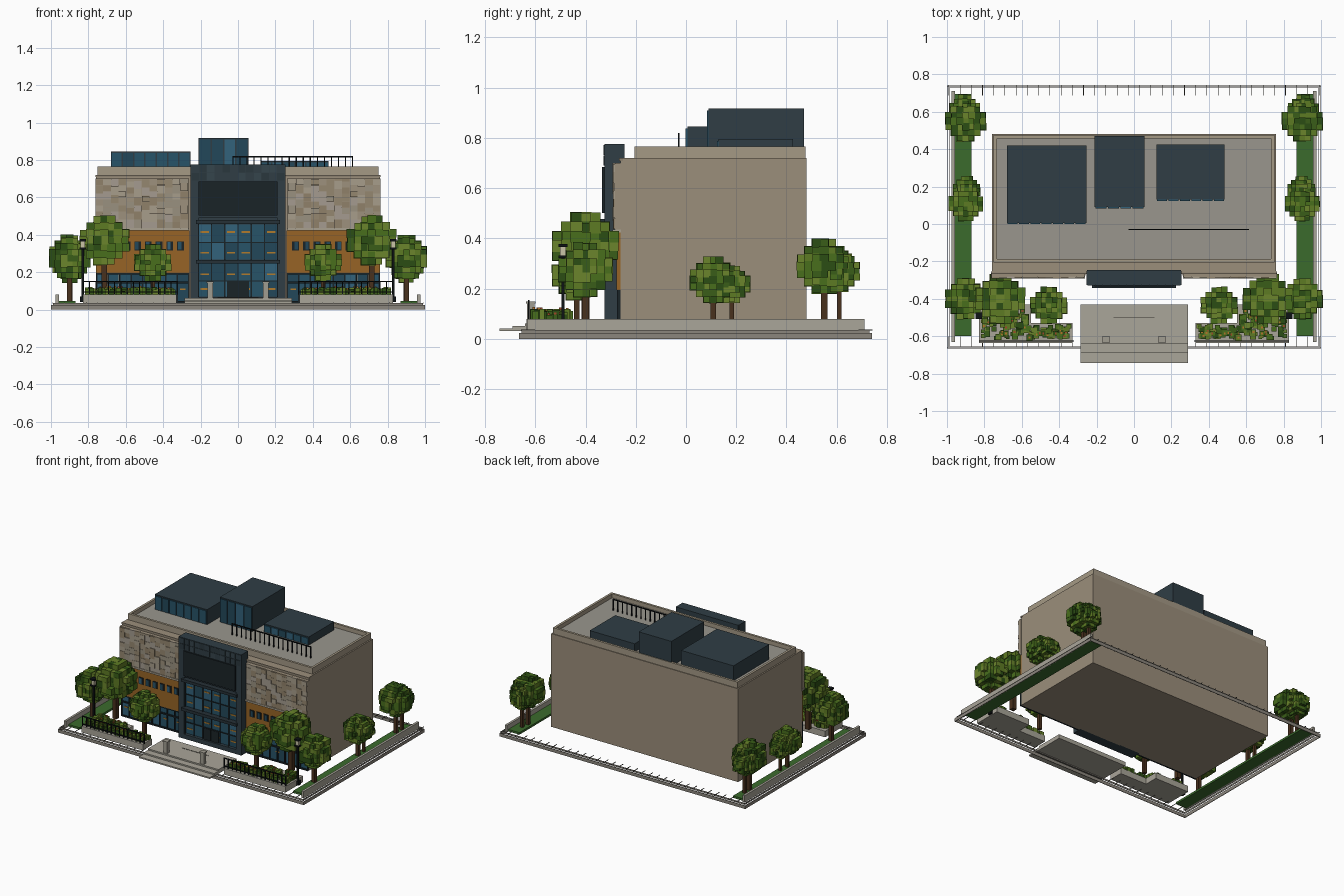
import bpy, bmesh, random
from mathutils import Matrix, Vector

if "Cube" in bpy.data.objects:
    bpy.data.objects.remove(bpy.data.objects["Cube"])

random.seed(4)
MATS = {}


def mat(hexcol):
    if hexcol not in MATS:
        m = bpy.data.materials.new("paint_" + hexcol)
        rgb = [(int(hexcol[i:i + 2], 16) / 255) ** 2.2 for i in (0, 2, 4)]
        m.diffuse_color = (*rgb, 1)
        m.use_nodes = True
        m.node_tree.nodes["Principled BSDF"].inputs["Base Color"].default_value = m.diffuse_color
        MATS[hexcol] = m
    return MATS[hexcol]


def boxes(name, items, *cols, pick=None):
    """One object of many boxes, each given as x0,x1,y0,y1,z0,z1."""
    bm = bmesh.new()
    for i, (x0, x1, y0, y1, z0, z1) in enumerate(items):
        m = Matrix.Translation(((x0 + x1) / 2, (y0 + y1) / 2, (z0 + z1) / 2)) @ \
            Matrix.Diagonal((abs(x1 - x0), y1 - y0, z1 - z0, 1))
        vs = bmesh.ops.create_cube(bm, size=1, matrix=m)["verts"]
        k = random.randrange(len(cols))
        for f in {f for v in vs for f in v.link_faces}:
            f.material_index = k
    me = bpy.data.meshes.new(name)
    bm.to_mesh(me)
    bm.free()
    for c in cols:
        me.materials.append(mat(c))
    ob = bpy.data.objects.new(name, me)
    bpy.context.collection.objects.link(ob)
    return ob


def both(items):
    return list(items) + [(-b, -a, *r) for a, b, *r in items]


def steps(a, b, n):
    return [a + (b - a) * i / (n - 1) for i in range(n)]


STONE, TAN, ROOF, SLATE, DARK = "A8A498", "9A8D7A", "98958C", "334047", "20282C"
GLASS = ("2C5468", "35627A", "27495A")
OCHRE, BLACK, GRASS, BARK = "96642A", "15191B", "3D6A30", "4A3423"

# pavement edging: open rings, with paving joints front and back
def ring(x, y0, y1, z0, z1, t):
    return [(-x, x, y0, y0 + t, z0, z1), (-x, x, y1 - t, y1, z0, z1),
            (-x, -x + t, y0, y1, z0, z1), (x - t, x, y0, y1, z0, z1)]

boxes("pavement_edge", ring(1, -0.665, 0.74, 0, 0.024, 0.004)
      + ring(0.99, -0.655, 0.73, 0.024, 0.036, 0.004), "8A857C")
boxes("pavement_joints", [(x - .0015, x + .0015, y, y + .055, .033, .037)
                          for x in steps(-.99, .99, 34) for y in (-.657, .687)], "55534E")
boxes("side_curbs", both([(.958, .975, -.63, .71, .03, .08)]), STONE)
boxes("side_lawns", both([(.868, .962, -.6, .695, .03, .045)]), GRASS)

# entrance steps and bollards
boxes("entrance_steps", [(-.285, .29, -.742, -.43, .032, .042), (-.285, .29, -.69, -.43, .042, .052),
                         (-.285, .29, -.64, -.43, .052, .062)], STONE)
boxes("entrance_mat", [(-.11, .11, -.502, -.496, .062, .064)], "6E6A62")
boxes("bollards", both([(.134, .164, -.632, -.604, .06, .142), (.13, .168, -.636, -.6, .142, .15)]), "A09C90")

# planters, fences, lamps
boxes("planters", both([(.33, .83, -.635, -.53, .035, .08), (.55, .83, -.53, -.43, .035, .08)]), STONE)
boxes("planter_fences", both([(.32, .83, -.628, -.622, z, z + .007) for z in (.09, .147)]
      + [(x - .003, x + .003, -.628, -.622, .08, .154) for x in steps(.325, .827, 16)]), BLACK)
boxes("lamp_posts", both([(.824, .836, -.496, -.484, .04, .34), (.815, .845, -.505, -.475, .04, .07),
                          (.812, .848, -.508, -.472, .365, .377), (.812, .848, -.508, -.472, .322, .332)]), BLACK)
boxes("lamp_heads", both([(.818, .842, -.502, -.478, .332, .365)]), "C9C2A6")

# main block, parapet and flat roof
boxes("main_block", [(-.76, .76, -.26, .48, .035, .72)], TAN)
boxes("roof_deck", [(-.745, .745, -.2, .47, .715, .735)], ROOF)
boxes("parapet", [(-.75, .75, -.205, -.188, .72, .765), (-.75, .75, .458, .475, .72, .765),
                  (-.75, -.733, -.205, .475, .72, .765), (.733, .75, -.205, .475, .72, .765)], "A39884")
boxes("cornice", [(-.763, .763, -.266, -.25, .708, .72)], "8C8170")

# tiled stone upper facade on both wings
boxes("upper_wall", both([(.262, .763, -.283, -.258, .425, .7)]), TAN)
tiles = []
for i in range(12):
    x = .268 + i * .0412
    z = .437
    while z < .695:
        h = min(random.choice((.032, .044)), .702 - z)
        if h > .005:
            tiles.append((x, x + .0405, -.283 - random.uniform(.003, .009), -.28, z, z + h - .0007))
        z += h
boxes("stone_tiles", both(tiles), "9C907C", "A69C8A", "8F8069", "A39A8E", "94866F", "98907F")
boxes("facade_sill", both([(.262, .765, -.292, -.258, .423, .436)]), "A8A08F")

# ochre band with small windows, glazed ground floor
boxes("ochre_band", both([(.26, .76, -.276, -.258, .195, .423)]), OCHRE)
boxes("small_windows", both([(x, x + .036, -.28, -.27, .315, .365) for x in steps(.29, .69, 8)]), DARK)
boxes("small_panes", both([(x + .013, x + .031, -.282, -.27, .32, .36) for x in steps(.29, .69, 8)]), *GLASS)
boxes("ground_glass", both([(x, x + .058, -.266, -.258, .04, .195) for x in steps(.265, .7, 8)]), *GLASS)
boxes("ground_mullions", both([(x - .004, x + .004, -.274, -.258, .036, .195) for x in steps(.264, .756, 9)]
      + [(.26, .76, -.275, -.258, z, z + .01) for z in (.036, .14, .187)]), DARK)
boxes("ground_lights", both([(x, x + .03, -.27, -.26, .105, .113) for x in steps(.28, .71, 5)]), "B07A30")

# projecting entrance bay
boxes("bay_core", [(-.25, .25, -.3, -.245, .035, .775)], SLATE)
boxes("bay_frame", both([(.212, .255, -.325, -.25, .035, .775)])
      + [(-.25, .25, -.325, -.25, .49, .775), (-.25, .25, -.325, -.25, .035, .068)], SLATE)
boxes("bay_cladding", both([(.002 + i * .0415, .041 + i * .0415, -.328, -.32, z, z + h)
      for i in range(6) for z, h in ((.69, .04), (.732, .04))]), "334047", "38464D", "2E3A40")
boxes("bay_panel", [(-.21, .21, -.335, -.32, .502, .684)], DARK)
boxes("bay_canopies", [(-.225, .225, -.342, -.29, .458, .478), (-.225, .225, -.342, -.29, .245, .266)], "2A343A")
boxes("bay_glass", [(x, x + .068, -.306, -.298, z, z + h) for x in steps(-.211, .143, 6)
                    for z, h in ((.07, .08), (.15, .095), (.268, .09), (.358, .098))], *GLASS)
boxes("bay_mullions", [(x - .003, x + .003, -.312, -.298, .068, .458) for x in steps(-.212, .212, 7)]
      + [(-.212, .212, -.312, -.298, z, z + .006) for z in (.15, .355)], DARK)
boxes("bay_lights", [(x, x + .045, -.309, -.3, z, z + .009) for x in (-.2, -.06, .02, .155)
                     for z in (.105, .185, .3, .41)], "B07A30")
boxes("entrance_doors", [(-.06, -.003, -.314, -.3, .068, .15), (.003, .06, -.314, -.3, .068, .15)], DARK)

# rooftop pavilions with glazed fronts, and terrace railing
for name, x0, x1, y0, y1, top in (("left", -.68, -.255, .005, .42, .845),
                                  ("centre", -.21, .055, .09, .47, .918),
                                  ("right", .12, .485, .13, .425, .795)):
    boxes(name + "_roof_pavilion", [(x0, x1, y0, y1, .73, top)], SLATE)
    n = round((x1 - x0) / .06)
    w = (x1 - x0) / n
    boxes(name + "_pavilion_glass", [(x0 + i * w + .004, x0 + i * w + w - .004, y0 - .006, y0 + .01, .74, top - .008)
                                     for i in range(n)], *GLASS)
boxes("terrace_railing", [(-.03, .615, -.032, -.026, .813, .82)]
      + [(x - .003, x + .003, -.032, -.026, .73, .815) for x in steps(-.027, .612, 18)], BLACK)

# trees: trunk plus a blocky crown made of grid cubes
LEAVES = ("3C5E1E", "4A6E22", "5E7A28", "2F4E1A", "6B8430")


def tree(name, x, y, z, r, base=.04):
    t = r * .13
    boxes(name + "_trunk", [(x - t, x + t, y - t, y + t, base, z)], BARK)
    s = r / 3.3
    cubes = []
    for i in range(-3, 4):
        for j in range(-3, 4):
            for k in range(-3, 4):
                d = Vector((i, j, k)).length + random.uniform(-.25, .25)
                if 1.9 < d < 3.35:
                    h = s * random.uniform(.48, .66)
                    c = (x + i * s, y + j * s, z + k * s)
                    cubes.append(tuple(v for q in c for v in (q - h, q + h)))
    boxes(name + "_crown", cubes, *LEAVES)


for side, sx in (("left", -1), ("right", 1)):
    tree(side + "_large_tree", sx * .715, -.4, .37, .122, .08)
    tree(side + "_small_tree", sx * .455, -.435, .252, .09)
    tree(side + "_front_lawn_tree", sx * .9, -.4, .275, .1)
    tree(side + "_mid_lawn_tree", sx * .9, .108, .235, .085)
    tree(side + "_mid_lawn_sapling", sx * .895, .182, .218, .068)
    tree(side + "_back_lawn_tree", sx * .9, .55, .29, .1)
    tree(side + "_back_lawn_sapling", sx * .905, .61, .27, .075)

# low shrubs and flowers in the planters
shrubs, flowers = [], []
for n in range(150):
    x = random.uniform(.345, .815)
    y = random.uniform(-.61, -.545 if x < .56 else -.46)
    s = random.uniform(.009, .016)
    top = random.uniform(.095, .12)
    shrubs.append((x - s, x + s, y - s, y + s, .078, top))
    if n % 4 == 0:
        flowers.append((x - .005, x + .005, y - .005, y + .005, top, top + .008))
boxes("shrubs", both(shrubs), *LEAVES)
boxes("flowers", both(flowers), "A0482C", "B5742E")
